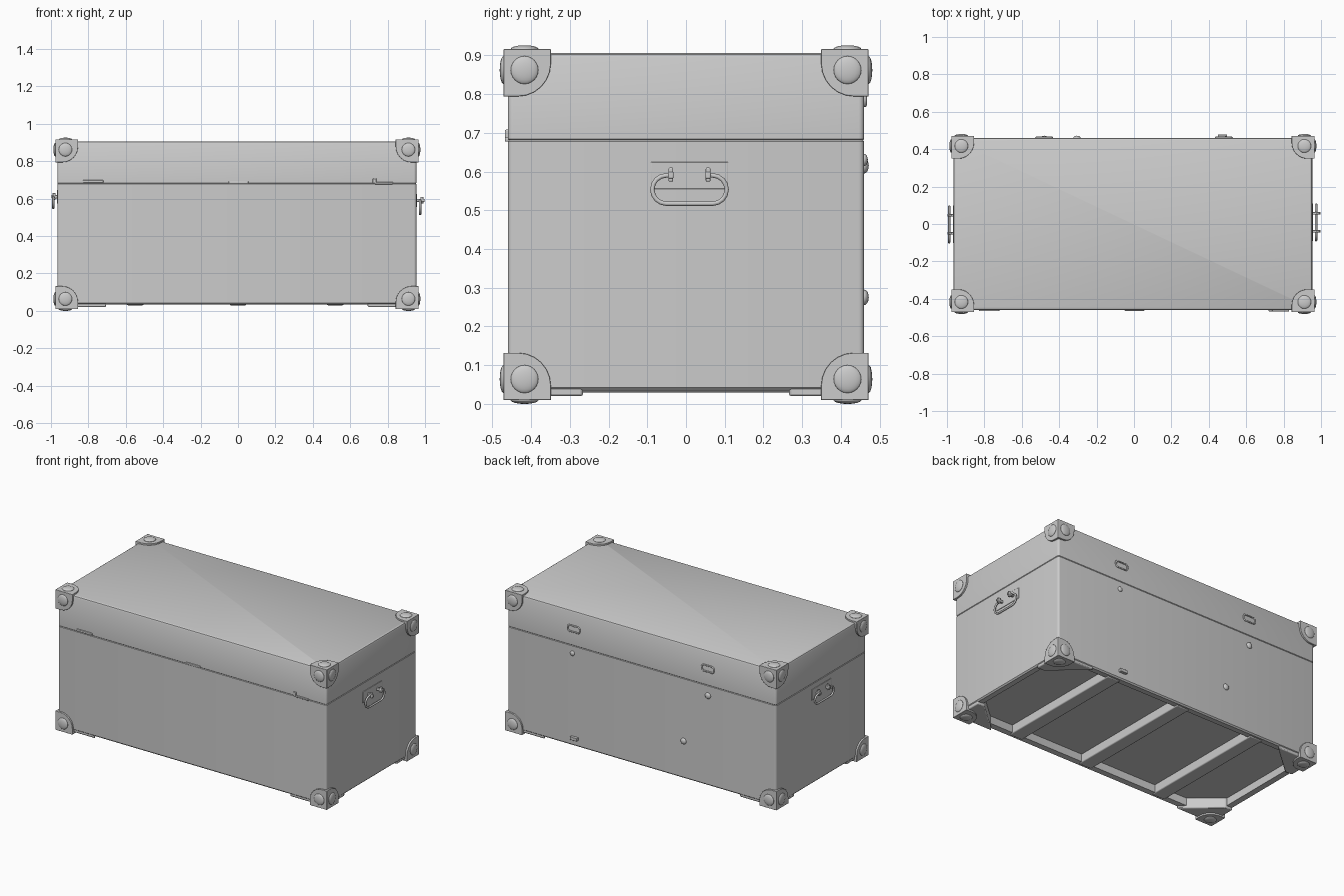
import bpy, bmesh
from math import sin, cos, pi, radians
from mathutils import Vector, Matrix

if "Cube" in bpy.data.objects:
    bpy.data.objects.remove(bpy.data.objects["Cube"])

CX, HX, HY, TOP = -0.006, 0.96, 0.46, 0.906   # body offset and half sizes
ZC = 0.463                                    # mid height of the corner caps


def finish(name, bm, loc=(0, 0, 0), bevel=0.0, mirror=None):
    bmesh.ops.recalc_face_normals(bm, faces=bm.faces[:])
    me = bpy.data.meshes.new(name)
    bm.to_mesh(me)
    bm.free()
    ob = bpy.data.objects.new(name, me)
    ob.location = loc
    bpy.context.collection.objects.link(ob)
    bpy.ops.object.select_all(action='DESELECT')
    ob.select_set(True)
    bpy.context.view_layer.objects.active = ob
    bpy.ops.object.shade_smooth_by_angle(angle=radians(35))
    if bevel:
        m = ob.modifiers.new("Bevel", 'BEVEL')
        m.width, m.segments, m.limit_method = bevel, 2, 'ANGLE'
    if mirror:
        m = ob.modifiers.new("Mirror", 'MIRROR')
        m.use_axis = mirror
        m.use_mirror_merge = False
    return ob


def add_box(bm, x0, x1, y0, y1, z0, z1):
    mat = Matrix.Translation(((x0 + x1) / 2, (y0 + y1) / 2, (z0 + z1) / 2))
    mat = mat @ Matrix.Diagonal((x1 - x0, y1 - y0, z1 - z0, 1))
    bmesh.ops.create_cube(bm, size=1, matrix=mat)


def add_prism(bm, pts, vec):
    face = bm.faces.new([bm.verts.new(p) for p in pts])
    res = bmesh.ops.extrude_face_region(bm, geom=[face], use_keep_orig=True)
    bmesh.ops.translate(bm, vec=vec, verts=[g for g in res["geom"] if isinstance(g, bmesh.types.BMVert)])


def ring(bm, z, inset, n=4):
    r = max(0.014 - inset, 0.003)
    hx, hy = HX - inset - r, HY - inset - r
    out = []
    for q, (sx, sy) in enumerate([(1, 1), (-1, 1), (-1, -1), (1, -1)]):
        for i in range(n + 1):
            a = (q + i / n) * pi / 2
            out.append(bm.verts.new((sx * hx + r * cos(a), sy * hy + r * sin(a), z)))
    return out


# chest body: recessed underside, rim, lid seam groove and rounded top edge
bm = bmesh.new()
levels = [(0.085, 0.045), (0.036, 0.045), (0.034, 0.008), (0.042, 0), (0.678, 0),
          (0.681, 0.003), (0.684, 0), (TOP - 0.012, 0), (TOP - 0.004, 0.004), (TOP, 0.012)]
rings = [ring(bm, z, i) for z, i in levels]
for a, b in zip(rings, rings[1:]):
    for i in range(len(a)):
        j = (i + 1) % len(a)
        bm.faces.new((a[i], a[j], b[j], b[i]))
bm.faces.new(rings[0])
bm.faces.new(rings[-1])
finish("chest_body", bm, (CX, 0, 0))

# cross ribs under the floor
bm = bmesh.new()
for x in (-0.55, 0.0, 0.52):
    add_box(bm, x - 0.045, x + 0.045, -HY + 0.02, HY - 0.02, 0.03, 0.095)
finish("bottom_ribs", bm, bevel=0.006)

# triangular corner feet
bm = bmesh.new()
x, y = HX - 0.004, HY - 0.004
add_prism(bm, [(x, y, 0.02), (x - 0.26, y, 0.02), (x - 0.22, y - 0.04, 0.02),
               (x - 0.05, y - 0.19, 0.02), (x, y - 0.19, 0.02)], (0, 0, 0.07))
finish("corner_feet", bm, (CX, 0, 0), 0.006, (True, True, False))

# metal corner caps: three rounded plates each with a domed boss, mirrored eight ways
bm = bmesh.new()
corner = Vector((HX + 0.011, HY + 0.011, 0.453))
S, R, T = 0.122, 0.085, 0.016
outline = [(0, 0), (S, 0)]
outline += [(S - R + R * cos(k * pi / 12), S - R + R * sin(k * pi / 12)) for k in range(7)]
outline += [(0, S)]
for ax in range(3):
    u, v = (ax + 1) % 3, (ax + 2) % 3

    def place(a, b, c):
        p = corner.copy()
        p[u] -= a
        p[v] -= b
        p[ax] -= c
        return p
    add_prism(bm, [place(a, b, 0) for a, b in outline], place(0, 0, T) - corner)
    scale = [1, 1, 1]
    scale[ax] = 0.28
    bmesh.ops.create_uvsphere(bm, u_segments=20, v_segments=12, radius=0.036,
                              matrix=Matrix.Translation(place(0.054, 0.054, 0)) @ Matrix.Diagonal((*scale, 1)))
finish("corner_caps", bm, (CX, 0, ZC), 0.005, (True, True, True))


def wire(name, pts, radius, cyclic=False):
    cu = bpy.data.curves.new(name, 'CURVE')
    cu.dimensions = '3D'
    cu.bevel_depth, cu.bevel_resolution, cu.use_fill_caps = radius, 3, True
    sp = cu.splines.new('POLY')
    sp.points.add(len(pts) - 1)
    for p, co in zip(sp.points, pts):
        p.co = (*co, 1)
    sp.use_cyclic_u = cyclic
    ob = bpy.data.objects.new(name, cu)
    bpy.context.collection.objects.link(ob)
    bpy.ops.object.select_all(action='DESELECT')
    ob.select_set(True)
    bpy.context.view_layer.objects.active = ob
    bpy.ops.object.convert(target='MESH')
    bpy.ops.object.shade_smooth_by_angle(angle=radians(50))


# side handles: drop loop hung on two posts
def handle(name, side, face, out, yc, z0, z1):
    r = (z1 - z0) / 2
    zm, w = z0 + r, 0.096 - r
    x = face + side * out
    right = [(x, yc + w + r * cos(a), zm + r * sin(a)) for a in [pi / 2 - k * pi / 8 for k in range(9)]]
    left = [(x, 2 * yc - p[1], p[2]) for p in reversed(right)]
    tips = [(x, yc + s * 0.048, z1) for s in (1, -1)]
    wire(name + "_loop", [tips[0]] + right + left + [tips[1]], 0.006)
    bm = bmesh.new()
    for s in (1, -1):
        yp = yc + s * 0.048
        xs = sorted((face - side * 0.01, side * 0.998))
        add_box(bm, *xs, yp - 0.007, yp + 0.007, z1 - 0.008, z1 + 0.009)
        xs = sorted((side * 0.975, side * 0.992))
        add_box(bm, *xs, yp - 0.006, yp + 0.006, z1 - 0.016, z1 + 0.02)
    finish(name + "_posts", bm, bevel=0.003)
    bm = bmesh.new()
    xs = sorted((face - side * 0.01, face + side * 0.003))
    add_box(bm, *xs, yc - 0.1, yc + 0.1, z1 - 0.035, z1 + 0.035)
    finish(name + "_plate", bm, bevel=0.002)


handle("right_handle", 1, CX + HX, 0.02, 0.009, 0.517, 0.59)
handle("left_handle", -1, CX - HX, 0.022, -0.002, 0.55, 0.61)

# front latch strips along the lid seam
bm = bmesh.new()
add_box(bm, -0.83, -0.72, -HY - 0.006, -HY + 0.02, 0.684, 0.699)
add_box(bm, -0.05, 0.055, -HY - 0.005, -HY + 0.02, 0.680, 0.693)
add_box(bm, 0.73, 0.83, -HY - 0.008, -HY + 0.02, 0.677, 0.688)
add_box(bm, 0.72, 0.74, -HY - 0.008, -HY + 0.02, 0.682, 0.708)
finish("front_latches", bm, bevel=0.003)

# back hasp loops on the lid
for name, x in (("left", -0.48), ("right", 0.48)):
    arc = [(k + 0.5) * pi / 6 for k in range(12)]
    pts = [(x + (0.028 if cos(a) > 0 else -0.028) + 0.016 * cos(a), HY + 0.002,
            0.79 + 0.02 * sin(a)) for a in arc]
    wire("back_hasp_" + name, pts, 0.005, True)

# back studs
bm = bmesh.new()
add_box(bm, 0.448, 0.498, HY - 0.01, HY + 0.018, 0.076, 0.096)
for x, z, r in ((0.49, 0.63, 0.016), (-0.48, 0.615, 0.02), (-0.305, 0.275, 0.02)):
    bmesh.ops.create_uvsphere(bm, u_segments=16, v_segments=8, radius=r,
                              matrix=Matrix.Translation((x, HY, z)) @ Matrix.Diagonal((1, 0.6, 1, 1)))
finish("back_studs", bm, bevel=0.002)
